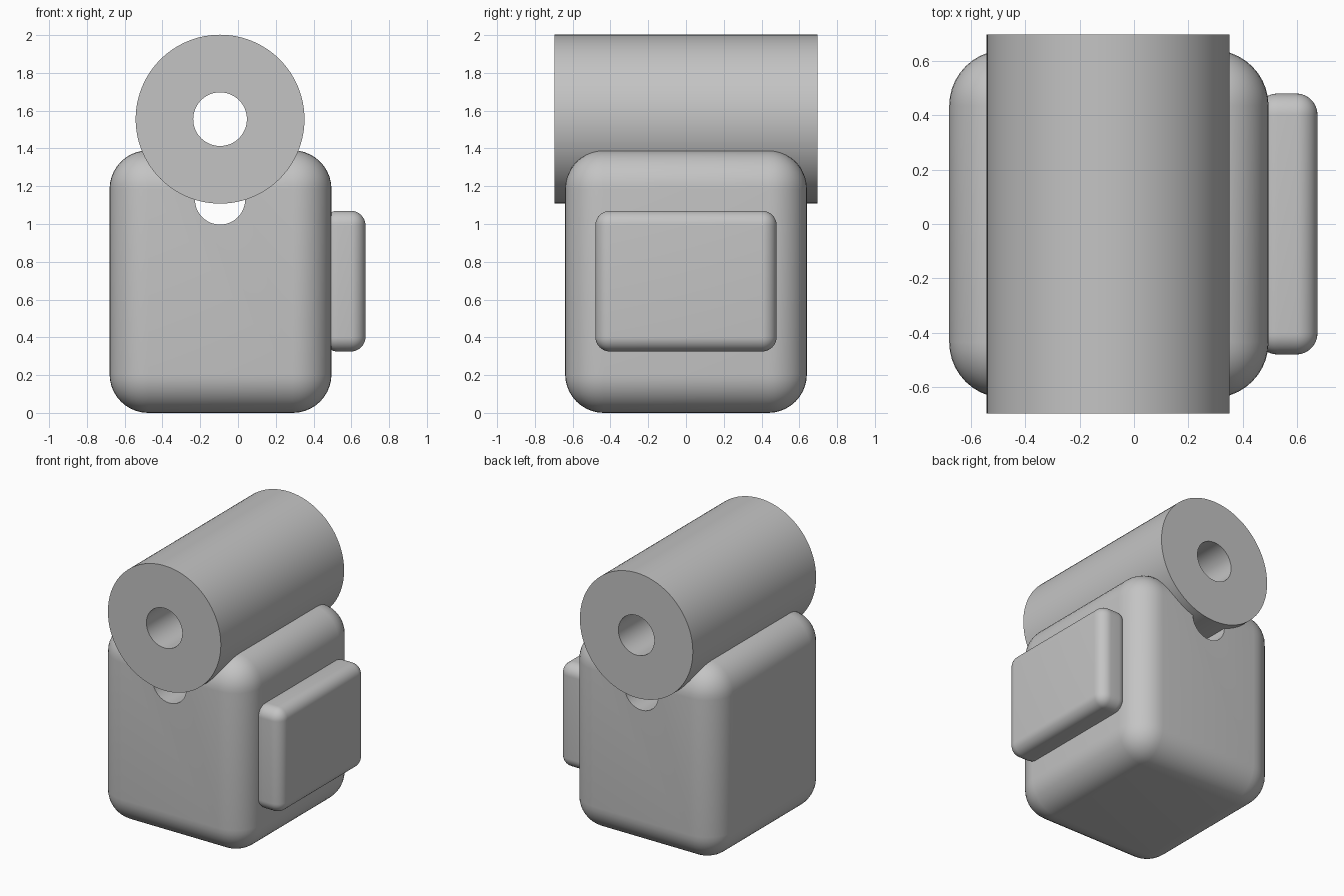
import bpy
import bmesh
import math
from mathutils import Matrix, Vector

cube = bpy.data.objects.get("Cube")
if cube:
    bpy.data.objects.remove(cube, do_unlink=True)

# Single grey plastic
grey = bpy.data.materials.new("grey_plastic")
grey.use_nodes = True
colour = (0.55, 0.55, 0.55, 1)
grey.diffuse_color = colour
grey.node_tree.nodes["Principled BSDF"].inputs["Base Color"].default_value = colour

AXIS_X = -0.095


def add_object(name, bm):
    bmesh.ops.recalc_face_normals(bm, faces=bm.faces)
    mesh = bpy.data.meshes.new(name)
    bm.to_mesh(mesh)
    bm.free()
    mesh.materials.append(grey)
    obj = bpy.data.objects.new(name, mesh)
    bpy.context.collection.objects.link(obj)
    return obj


def activate(obj):
    bpy.ops.object.select_all(action="DESELECT")
    obj.select_set(True)
    bpy.context.view_layer.objects.active = obj


def smooth(obj):
    activate(obj)
    bpy.ops.object.shade_smooth_by_angle(angle=math.radians(30))


def rounded_box(name, low, high, radius):
    low, high = Vector(low), Vector(high)
    bm = bmesh.new()
    bmesh.ops.create_cube(bm, size=1, matrix=Matrix.Translation((low + high) / 2)
                          @ Matrix.Diagonal((high - low).to_4d()))
    bmesh.ops.bevel(bm, geom=bm.edges[:], offset=radius, segments=10,
                    profile=0.5, affect="EDGES")
    return add_object(name, bm)


# Body with a rounded bore running front to back
body = rounded_box("body", (-0.68, -0.64, 0), (0.495, 0.64, 1.39), 0.205)
bm = bmesh.new()
bmesh.ops.create_cone(bm, cap_ends=True, segments=64, radius1=0.133, radius2=0.133, depth=2,
                      matrix=Matrix.Translation((AXIS_X, 0, 1.13))
                      @ Matrix.Rotation(math.pi / 2, 4, "X"))
cutter = add_object("bore_cutter", bm)
cutter.hide_render = True
cut = body.modifiers.new("bore", "BOOLEAN")
cut.object = cutter
cut.operation = "DIFFERENCE"
cut.solver = "EXACT"
activate(body)
bpy.ops.object.modifier_apply(modifier=cut.name)
bpy.data.objects.remove(cutter, do_unlink=True)
smooth(body)

# Side plate sunk slightly into the body
smooth(rounded_box("side_plate", (0.45, -0.48, 0.325), (0.675, 0.48, 1.07), 0.078))

# Hollow roller: rectangular section spun round its axis
bm = bmesh.new()
section = [bm.verts.new((AXIS_X + r, y, 1.555))
           for r, y in ((0.142, -0.697), (0.447, -0.697), (0.447, 0.697), (0.142, 0.697))]
edges = [bm.edges.new((section[i - 1], section[i])) for i in range(4)]
bmesh.ops.spin(bm, geom=section + edges, cent=(AXIS_X, 0, 1.555), axis=(0, 1, 0),
               angle=math.tau, steps=96, use_duplicate=False)
bmesh.ops.remove_doubles(bm, verts=bm.verts, dist=0.0001)
smooth(add_object("roller", bm))
